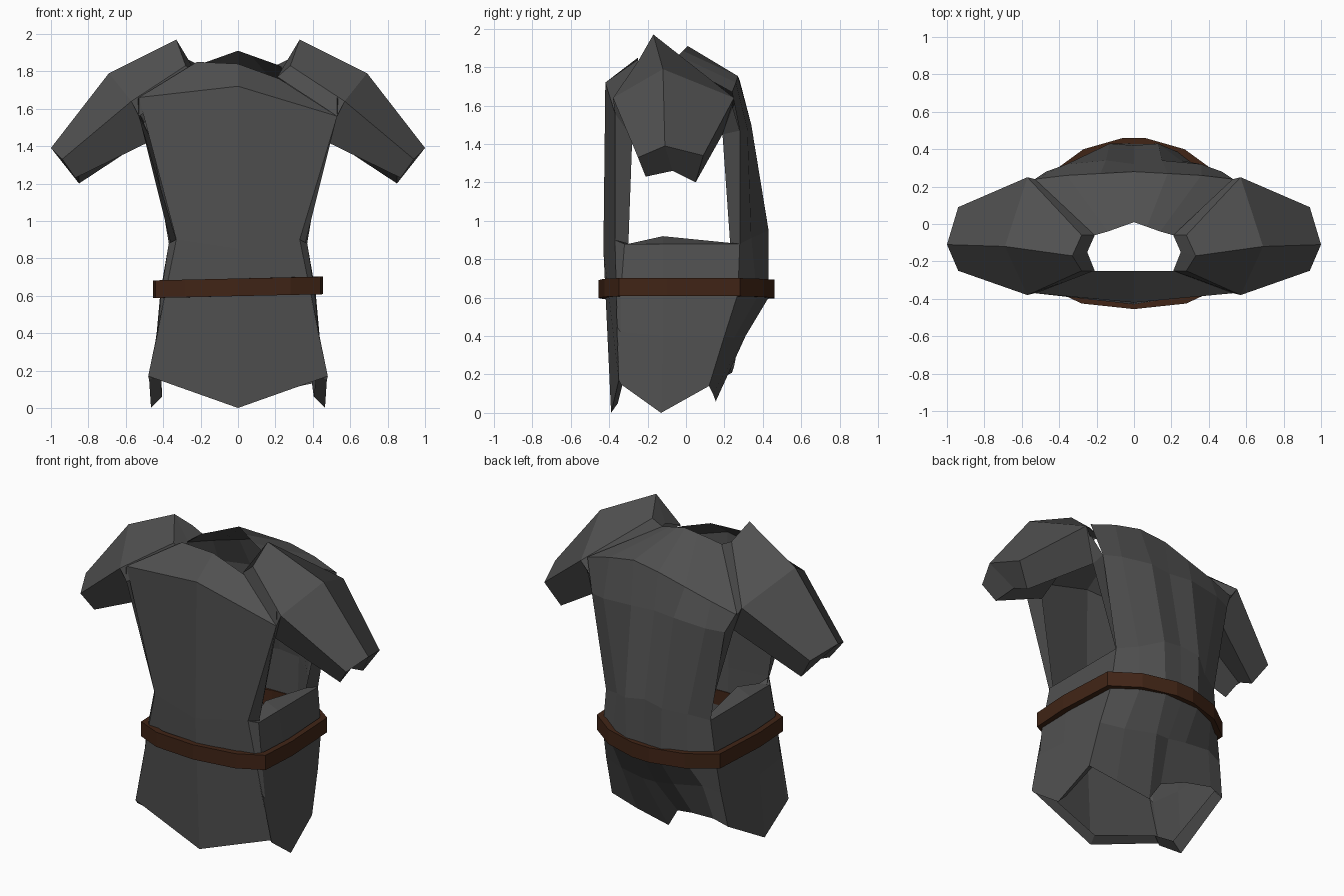
import bpy, bmesh


def material(name, rgb):
    m = bpy.data.materials.new(name)
    m.diffuse_color = (*rgb, 1)
    return m


CLOTH = material("dark_cloth", (0.08, 0.08, 0.08))
LEATHER = material("brown_leather", (0.052, 0.018, 0.008))


def make(name, verts, faces, mat, mirror=False):
    me = bpy.data.meshes.new(name)
    me.from_pydata(verts, [], faces)
    bm = bmesh.new()
    bm.from_mesh(me)
    bmesh.ops.remove_doubles(bm, verts=bm.verts, dist=0.001)
    bmesh.ops.recalc_face_normals(bm, faces=bm.faces)
    bm.to_mesh(me)
    bm.free()
    me.materials.append(mat)
    ob = bpy.data.objects.new(name, me)
    bpy.context.collection.objects.link(ob)
    if mirror:
        ob.modifiers.new("mirror", 'MIRROR')
    return ob


def grid_faces(rows, cols, closed=False):
    n = cols if closed else cols - 1
    return [(r * cols + c, r * cols + (c + 1) % cols,
             (r + 1) * cols + (c + 1) % cols, (r + 1) * cols + c)
            for r in range(rows - 1) for c in range(n)]


def panel(name, half_rows, lifts, side):
    """Full-width panel from centre-to-edge rows; one shoulder is lifted."""
    verts = []
    for row, lift in zip(half_rows, lifts):
        for s in (-1, 1):
            pts = row[:0:-1] if s < 0 else row
            for x, y, z in pts:
                verts.append((s * x, y, z + (lift * min(1, x / 0.22) if s == side else 0)))
    cols = 2 * len(half_rows[0]) - 1
    return make(name, verts, grid_faces(len(half_rows), cols), CLOTH)


# Front panel: collar, chest, waist, pointed hem, turned-in hem lip
panel("front_panel", [
    [(0, -.25, 1.84), (.22, -.25, 1.76)],
    [(0, -.42, 1.72), (.53, -.37, 1.56)],
    [(0, -.43, .85), (.33, -.37, .90)],
    [(0, -.39, 0), (.48, -.35, .17)],
    [(0, -.355, .05), (.43, -.32, .19)],
], (.09, .10, 0, 0, 0), -1)

# Upper back: broad shoulders narrowing to a raised spine
panel("upper_back", [
    [(0, .01, 1.91), (.07, -.015, 1.885), (.14, -.04, 1.86), (.21, -.06, 1.835)],
    [(0, .28, 1.73), (.18, .27, 1.68), (.36, .26, 1.63), (.53, .24, 1.58)],
    [(0, .32, 1.50), (.15, .34, 1.50), (.36, .32, 1.48), (.47, .28, 1.47)],
    [(0, .42, .97), (.13, .43, .95), (.25, .34, .91), (.37, .28, .88)],
    [(0, .43, .60), (.12, .43, .60), (.27, .37, .60), (.40, .27, .62)],
], (0, .09, 0, 0, 0), 1)

# Lower back: tucked under on one side, hanging straighter on the other
make("lower_back", [
    (-.40, .27, .62), (-.27, .37, .60), (-.12, .43, .60), (0, .43, .60),
    (.12, .43, .60), (.27, .37, .60), (.40, .27, .62),
    (-.43, .26, .42), (-.32, .29, .45), (-.13, .31, .42), (0, .31, .40),
    (.09, .31, .40), (.28, .25, .39), (.425, .20, .40),
    (-.465, .24, .21), (-.37, .25, .24), (-.20, .22, .22), (-.06, .17, .18),
    (.015, .155, .06), (.25, .14, .10), (.44, .12, .14),
], grid_faces(3, 7), CLOTH)

# Hip panels: inner ledge below the open armhole, outer wall, turned-in hem
for s, name, low, hem in ((1, "right_hip", (.425, .20, .40), (.44, .12, .14)),
                          (-1, "left_hip", (.43, .26, .42), (.465, .24, .21))):
    pts = [
        (.32, -.30, .88), (.31, -.30, .88), (.28, -.12, .92), (.32, .23, .88),
        (.33, -.37, .90), (.37, -.32, .88), (.37, -.12, .88), (.37, .28, .88),
        (.39, -.362, .60), (.41, -.34, .62), (.415, -.12, .62), (.40, .27, .62),
        (.42, -.36, .45), (.43, -.34, .42), (.435, -.12, .40), low,
        (.48, -.35, .17), (.475, -.34, .15), (.465, -.13, 0), hem,
        (.43, -.32, .19), (.42, -.31, .18), (.405, -.13, .06),
        (hem[0] - .05, hem[1] - .01, hem[2] + .03)]
    make(name, [(s * x, y, z) for x, y, z in pts], grid_faces(6, 4), CLOTH)

# Narrow returns along the front and back of each armhole
for name, pts in {
    "armhole_front": [(.53, -.37, 1.66), (.55, -.36, 1.62), (.53, -.37, 1.56),
                      (.46, -.28, 1.43), (.33, -.37, .90), (.36, -.30, .88)],
    "armhole_back": [(.53, .24, 1.60), (.53, .24, 1.58), (.47, .28, 1.47),
                     (.47, .19, 1.45), (.37, .28, .88), (.32, .23, .88)],
}.items():
    make(name, pts, grid_faces(3, 2), CLOTH, True)

# Angular sleeves: six-sided mid and cuff rings, hollow underside, shoulder cap
mid = [(.57, -.38, 1.64), (.69, -.12, 1.79), (.57, .25, 1.64),
       (.47, .19, 1.45), (.46, -.06, 1.56), (.46, -.28, 1.43)]
cuff = [(.94, -.25, 1.33), (1, -.11, 1.39), (.94, .09, 1.34),
        (.85, .05, 1.20), (.85, -.07, 1.26), (.87, -.21, 1.23)]
collar = [(.28, -.25, 1.83), (.33, -.17, 1.97), (.28, -.06, 1.87)]
inner = [(.21, -.25, 1.77), (.25, -.15, 1.81), (.21, -.06, 1.835)]
seam = [(.53, -.37, 1.56), (.53, .24, 1.58)]
make("sleeve", mid + cuff + collar + inner + seam,
     grid_faces(2, 6, True) + [
         (6, 7, 10, 11), (7, 8, 9, 10),        # cuff cap
         (12, 13, 1, 0), (13, 14, 2, 1),       # shoulder cap
         (15, 16, 13, 12), (16, 17, 14, 13),   # neck edge
         (15, 12, 0, 18), (17, 14, 2, 19),     # shoulder seams
         (18, 0, 5), (19, 2, 3)], CLOTH, True)

# Belt: faceted band, slightly tilted
half = [(0, -.455), (.28, -.425), (.44, -.35), (.455, -.10), (.435, .28), (.27, .40), (.06, .46)]
loop = half + [(-x, y) for x, y in half[:0:-1]]
n = len(loop)
verts = []
for scale, dz in ((1, -.047), (1, .047), (.92, .047), (.92, -.047), (1, -.047)):
    verts += [(x * scale, y * scale, .645 + .022 * x + dz) for x, y in loop]
make("belt", verts, grid_faces(5, n, True), LEATHER)
